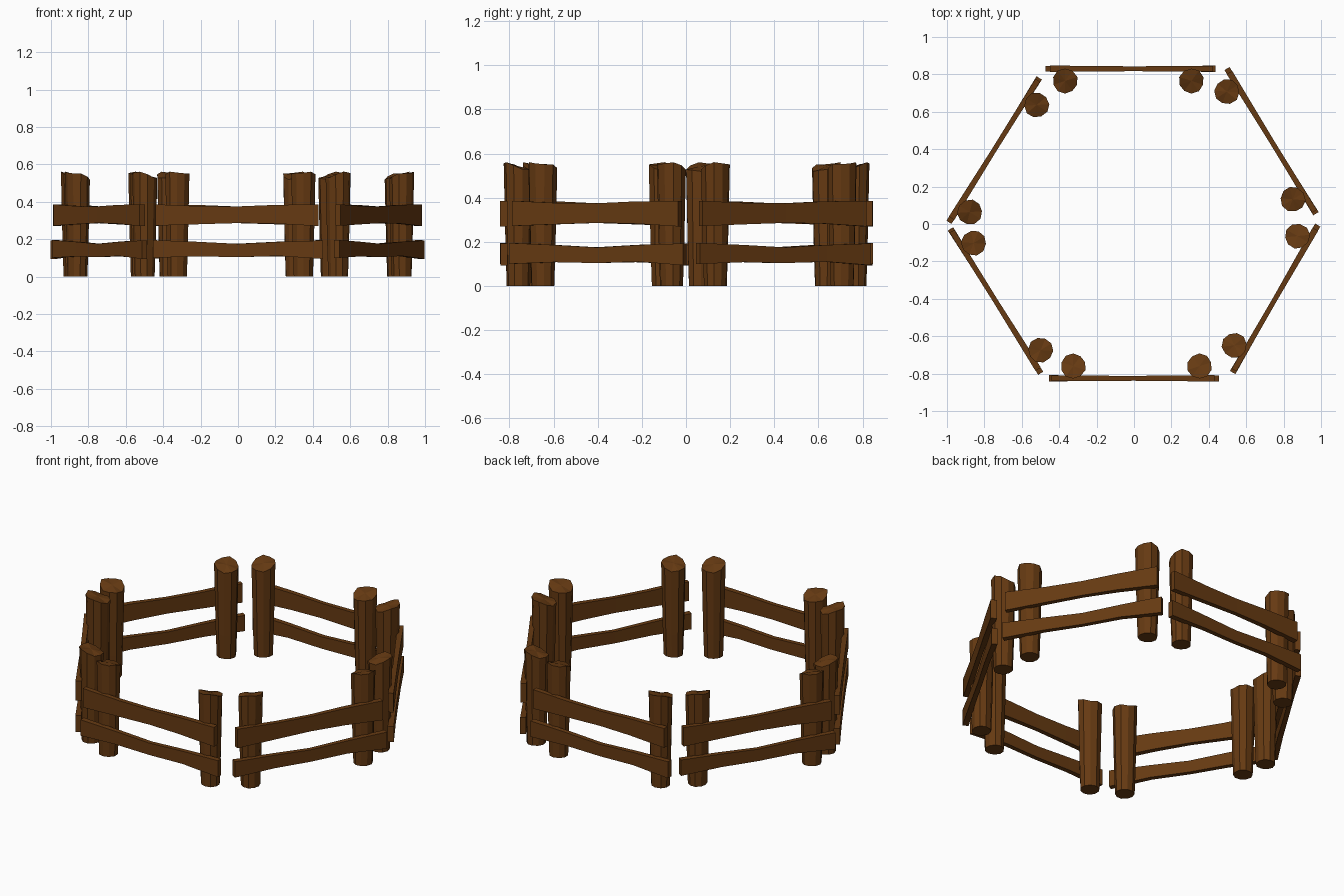
import bpy, bmesh, math
from mathutils import Matrix, Vector

if "Cube" in bpy.data.objects:
    bpy.data.objects.remove(bpy.data.objects["Cube"])

wood = bpy.data.materials.new("dark brown wood")
wood.diffuse_color = (0.132, 0.042, 0.006, 1)
wood.use_nodes = True
wood.node_tree.nodes["Principled BSDF"].inputs["Base Color"].default_value = wood.diffuse_color


def finish(bm, name, matrix):
    bmesh.ops.recalc_face_normals(bm, faces=bm.faces)
    mesh = bpy.data.meshes.new(name)
    bm.to_mesh(mesh)
    bm.free()
    mesh.materials.append(wood)
    obj = bpy.data.objects.new(name, mesh)
    obj.matrix_world = matrix
    bpy.context.collection.objects.link(obj)


def bridge(bm, rings):
    """Join consecutive vertex rings with quads."""
    for a, b in zip(rings, rings[1:]):
        n = len(a)
        for i in range(n):
            j = (i + 1) % n
            bm.faces.new((a[i], a[j], b[j], b[i]))


def post(name, x, phase, matrix):
    """Flared, faceted stake whose cut top rises towards the rails."""
    bm = bmesh.new()
    n = 10
    rings = []
    for level, radius in ((0, 0.053), (0.27, 0.058), (1, 0.067)):
        ring = []
        for i in range(n):
            a = 2 * math.pi * (i + 0.5) / n
            r = radius * (1 + 0.025 * math.cos(3 * a + phase))
            top = 0.54 - 0.019 * math.sin(a) + 0.006 * math.cos(3 * a + phase)
            ring.append(bm.verts.new((x + r * math.cos(a), 0.065 + r * math.sin(a), level * top)))
        rings.append(ring)
    bridge(bm, rings)
    bm.faces.new(rings[0])
    centre = bm.verts.new((x, 0.065, 0.543))
    for i in range(n):
        bm.faces.new((rings[-1][i], rings[-1][(i + 1) % n], centre))
    finish(bm, name, matrix)


def rail(name, profile, matrix):
    """Rough plank: (x, bottom, top, half thickness) at each station."""
    bm = bmesh.new()
    rings = [[bm.verts.new((x, y, z)) for y, z in ((-t, lo), (t, lo), (t, hi), (-t, hi))]
             for x, lo, hi, t in profile]
    bridge(bm, rings)
    bm.faces.new(rings[0])
    bm.faces.new(rings[-1])
    finish(bm, name, matrix)


lower = [(-0.455, 0.100, 0.195, 0.017), (-0.22, 0.108, 0.186, 0.014), (0.0, 0.104, 0.175, 0.013),
         (0.22, 0.110, 0.186, 0.014), (0.455, 0.094, 0.193, 0.016)]
upper = [(-0.44, 0.272, 0.386, 0.015), (-0.2, 0.280, 0.376, 0.014), (0.0, 0.286, 0.375, 0.013),
         (0.2, 0.283, 0.383, 0.015), (0.43, 0.270, 0.386, 0.017)]

# Six panels in a ring: centre x, centre y, heading
panels = [(0, -0.825, 0), (0.755, -0.40, 60), (0.735, 0.443, 121.5),
          (-0.018, 0.83, 180), (-0.748, 0.395, 238), (-0.74, -0.412, 302)]
for k, (x, y, heading) in enumerate(panels, 1):
    m = Matrix.Translation(Vector((x, y, 0))) @ Matrix.Rotation(math.radians(heading), 4, 'Z')
    post(f"left_post_{k}", -0.325, 0.6, m)
    post(f"right_post_{k}", 0.35, 2.4, m)
    rail(f"lower_rail_{k}", lower, m)
    rail(f"upper_rail_{k}", upper, m)
